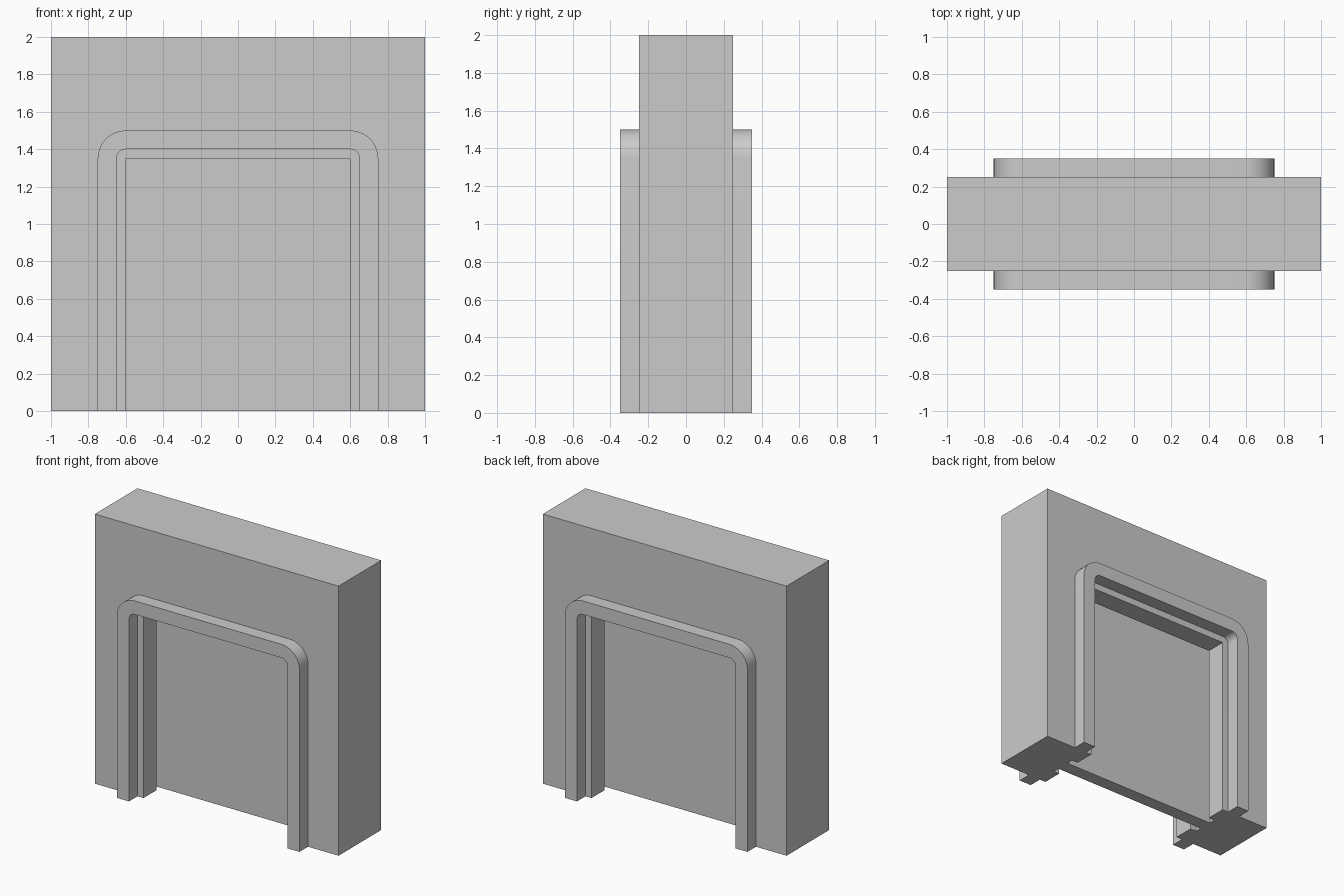
import bpy, bmesh, math

if "Cube" in bpy.data.objects:
    bpy.data.objects.remove(bpy.data.objects["Cube"])


def add_object(name, bm):
    bmesh.ops.recalc_face_normals(bm, faces=bm.faces[:])
    mesh = bpy.data.meshes.new(name)
    bm.to_mesh(mesh)
    bm.free()
    obj = bpy.data.objects.new(name, mesh)
    bpy.context.collection.objects.link(obj)
    return obj


def box(name, half_x, y0, y1, z0, z1):
    bm = bmesh.new()
    bmesh.ops.create_cube(bm, size=1)
    for v in bm.verts:
        v.co.x *= 2 * half_x
        v.co.y = y1 if v.co.y > 0 else y0
        v.co.z = z1 if v.co.z > 0 else z0
    return add_object(name, bm)


def arch_path(half_x, top, radius, steps=10):
    # Outline from left foot, over the rounded corners, to right foot
    left = [(-half_x, 0)]
    for i in range(steps + 1):
        a = math.pi - i / steps * math.pi / 2
        left.append((-half_x + radius + radius * math.cos(a),
                     top - radius + radius * math.sin(a)))
    return left + [(-x, z) for x, z in reversed(left)]


def trim(name, y0, y1):
    outer = arch_path(0.75, 1.5, 0.15)
    inner = arch_path(0.65, 1.4, 0.05)
    bm = bmesh.new()
    rings = [[bm.verts.new((x, y, z)) for x, z in path]
             for path, y in ((outer, y0), (outer, y1), (inner, y1), (inner, y0))]
    for i in range(len(outer) - 1):
        for k in range(4):
            a, b = rings[k], rings[(k + 1) % 4]
            bm.faces.new((a[i], a[i + 1], b[i + 1], b[i]))
    for i in (0, -1):
        bm.faces.new([r[i] for r in rings])
    obj = add_object(name, bm)
    bpy.ops.object.select_all(action='DESELECT')
    obj.select_set(True)
    bpy.context.view_layer.objects.active = obj
    bpy.ops.object.shade_smooth_by_angle(angle=math.radians(30))


# Wall with doorway and a wider slot that holds the door
wall = box("wall", 1, -0.25, 0.25, 0, 2)
cutters = [box("doorway_cutter", 0.6, -0.5, 0.5, -0.5, 1.35),
           box("slot_cutter", 0.65, -0.1, 0.1, -0.5, 1.4)]
for cutter in cutters:
    mod = wall.modifiers.new(cutter.name, 'BOOLEAN')
    mod.operation = 'DIFFERENCE'
    mod.solver = 'EXACT'
    mod.object = cutter
    bpy.context.view_layer.objects.active = wall
    bpy.ops.object.modifier_apply(modifier=mod.name)
for cutter in cutters:
    bpy.data.objects.remove(cutter)

# Sliding door panel
box("door_panel", 0.65, -0.05, 0.05, 0, 1.4)

# Raised rounded trim on both sides
trim("front_trim", -0.35, -0.25)
trim("back_trim", 0.25, 0.35)
